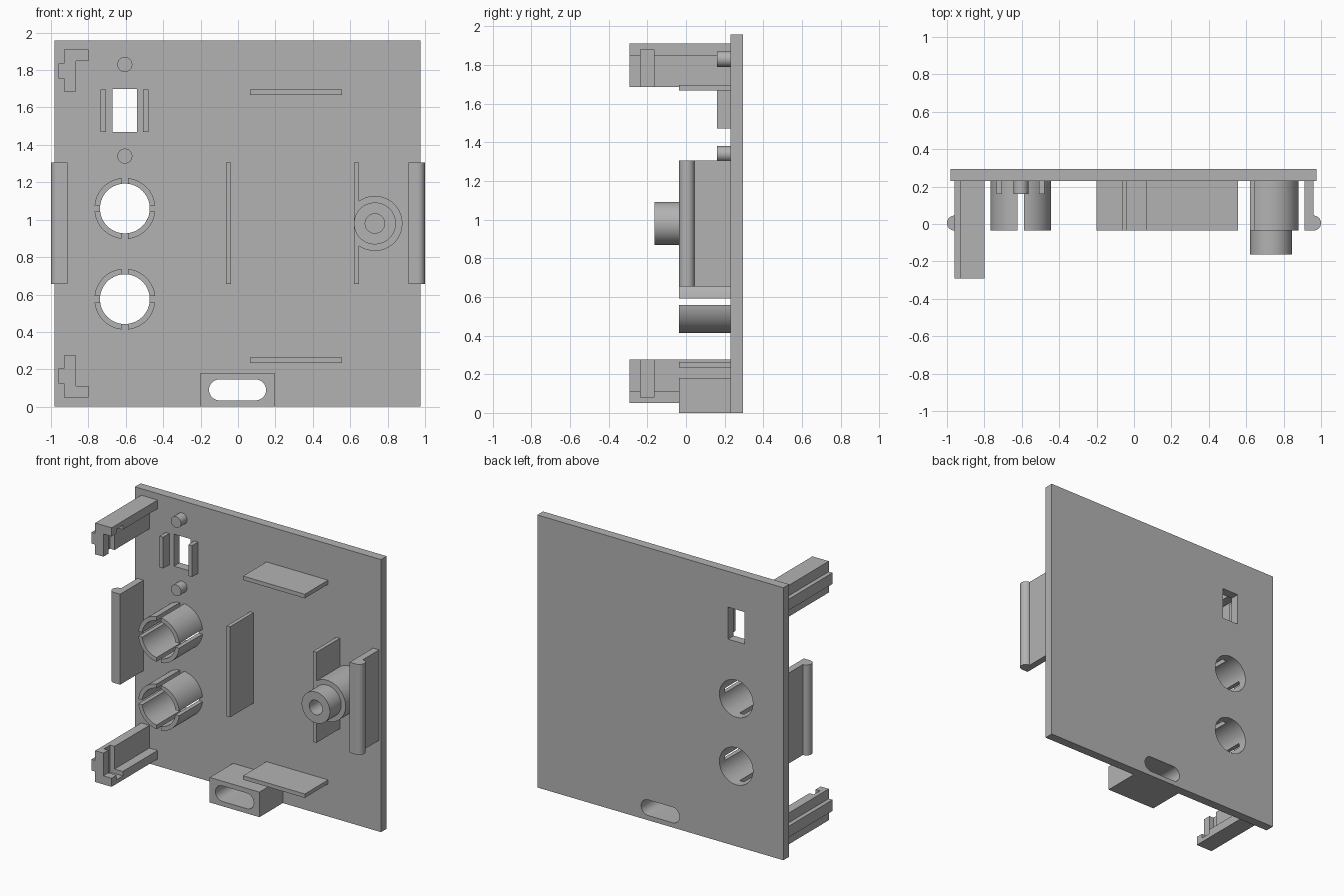
import bpy, bmesh
from math import sin, cos, asin, acos, pi, radians

if "Cube" in bpy.data.objects:
    bpy.data.objects.remove(bpy.data.objects["Cube"], do_unlink=True)

grey = bpy.data.materials.new("grey plastic")
grey.use_nodes = True
grey.diffuse_color = (0.45, 0.45, 0.45, 1)
grey.node_tree.nodes["Principled BSDF"].inputs["Base Color"].default_value = grey.diffuse_color

FRONT, BACK, INNER = -0.035, 0.295, 0.23   # rib tips, outer face, inner face


def prism(name, profile, lo, hi, axis="y"):
    """Extrude a 2D outline along y (outline in x, z) or along z (outline in x, y)."""
    bm = bmesh.new()
    rings = []
    for h in (lo, hi):
        rings.append([bm.verts.new((a, h, b) if axis == "y" else (a, b, h)) for a, b in profile])
    bm.faces.new(rings[0])
    bm.faces.new(rings[1])
    n = len(profile)
    for i in range(n):
        j = (i + 1) % n
        bm.faces.new((rings[0][i], rings[0][j], rings[1][j], rings[1][i]))
    bmesh.ops.recalc_face_normals(bm, faces=bm.faces)
    mesh = bpy.data.meshes.new(name)
    bm.to_mesh(mesh)
    bm.free()
    mesh.materials.append(grey)
    obj = bpy.data.objects.new(name, mesh)
    bpy.context.collection.objects.link(obj)
    return obj


def rect(x0, x1, z0, z1):
    return [(x0, z0), (x1, z0), (x1, z1), (x0, z1)]


def arc(cx, cz, r, a0, a1, n=16):
    return [(cx + r * cos(a0 + (a1 - a0) * i / n), cz + r * sin(a0 + (a1 - a0) * i / n))
            for i in range(n + 1)]


def circle(cx, cz, r, n=64):
    return arc(cx, cz, r, 0, 2 * pi, n)[:-1]


def stadium(x0, x1, z, r):
    return arc(x1 - r, z, r, -pi / 2, pi / 2) + arc(x0 + r, z, r, pi / 2, 3 * pi / 2)


def cut(obj, *cutters):
    """Subtract the cutters, bake the result and remove them."""
    for c in cutters:
        m = obj.modifiers.new("cut", "BOOLEAN")
        m.operation, m.solver, m.object = "DIFFERENCE", "EXACT", c
    deps = bpy.context.evaluated_depsgraph_get()
    mesh = bpy.data.meshes.new_from_object(obj.evaluated_get(deps))
    obj.modifiers.clear()
    obj.data = mesh
    for c in cutters:
        bpy.data.objects.remove(c, do_unlink=True)


# Panel with window, button holes and cable slot
TUBE_X, TUBE_Z = -0.605, (1.06, 0.575)
slot = stadium(-0.155, 0.15, 0.09, 0.056)
panel = prism("panel", rect(-0.98, 0.975, 0, 1.957), INNER, BACK)
cut(panel,
    prism("window_cutter", rect(-0.67, -0.54, 1.47, 1.7), 0, 1),
    prism("slot_cutter", slot, 0, 1),
    *[prism("tube_cutter", circle(TUBE_X, z, 0.133), 0, 1) for z in TUBE_Z])

# Cable block along the lower edge
block = prism("cable_block", rect(-0.2, 0.195, 0, 0.18), FRONT, INNER)
cut(block, prism("slot_cutter", slot, -1, 1))

# Button guides: four quarter shells each, parted by narrow gaps
for t, z in enumerate(TUBE_Z):
    for q in range(4):
        start = q * pi / 2
        outer, inner = asin(0.017 / 0.163), asin(0.017 / 0.133)
        shell = arc(TUBE_X, z, 0.163, start + outer, start + pi / 2 - outer)
        shell += arc(TUBE_X, z, 0.133, start + pi / 2 - inner, start + inner)
        prism(f"button_guide_{t + 1}_{q + 1}", shell, FRONT, INNER)

# Window guides and locating pins
prism("window_guide_outer", rect(-0.735, -0.707, 1.47, 1.695), 0.16, INNER)
prism("window_guide_inner", rect(-0.507, -0.478, 1.47, 1.695), 0.16, INNER)
for name, z in (("upper", 1.83), ("lower", 1.34)):
    prism(f"{name}_locating_pin", circle(TUBE_X, z, 0.04, 48), 0.16, INNER)

# Ribs
prism("upper_rib", rect(0.065, 0.555, 1.668, 1.697), FRONT, INNER)
prism("lower_rib", rect(0.065, 0.555, 0.235, 0.263), FRONT, INNER)
prism("centre_rib", rect(-0.065, -0.038, 0.655, 1.305), FRONT, INNER)

# Side rib merged with a round boss that is flattened on one side, and its hollow post
BX, BZ, BR, RIB = 0.732, 0.98, 0.147, (0.62, 0.648)
a = acos((RIB[1] - BX) / BR)
outline = [(RIB[0], 0.655), (RIB[1], 0.655)] + arc(BX, BZ, BR, -a, a, 48)
outline += [(RIB[1], 1.305), (RIB[0], 1.305)]
boss = prism("side_rib_and_boss", outline, FRONT, INNER)
cut(boss, prism("bore_cutter", circle(BX, BZ, 0.052), -1, 0.2))
post = prism("hollow_post", circle(BX, BZ, 0.112), -0.163, FRONT)
cut(post, prism("bore_cutter", circle(BX, BZ, 0.052), -1, 1))

# Side clips with a rounded snap bead
for name, s in (("left", 1), ("right", -1)):
    clip = [(0.912, INNER), (0.912, FRONT)] + arc(0.96, 0.005, 0.04, -pi / 2, pi / 2, 24)
    clip += [(0.96, INNER)]
    prism(f"{name}_clip", [(s * x, y) for x, y in clip], 0.655, 1.305, "z")

# Corner brackets: angled rail with an outer ridge and a board groove on the inside
MID = 0.98
for name, s in (("upper", 1), ("lower", -1)):
    rail = [(-0.93, 0.93), (-0.8, 0.93), (-0.8, 0.868), (-0.865, 0.868), (-0.865, 0.705),
            (-0.93, 0.705), (-0.93, 0.775), (-0.96, 0.775), (-0.96, 0.855), (-0.93, 0.855)]
    bracket = prism(f"{name}_bracket", [(x, MID + s * z) for x, z in rail], -0.292, INNER)
    groove = [(x, MID + s * z) for x, z in rect(-0.9, -0.7, 0.6, 0.9)]
    cut(bracket, prism("groove_cutter", groove, -0.235, -0.165))

# Smooth the round walls, keep the edges sharp
bpy.ops.object.select_all(action="DESELECT")
parts = [o for o in bpy.context.collection.objects if o.type == "MESH"]
for o in parts:
    o.select_set(True)
bpy.context.view_layer.objects.active = panel
bpy.ops.object.shade_smooth_by_angle(angle=radians(30))
